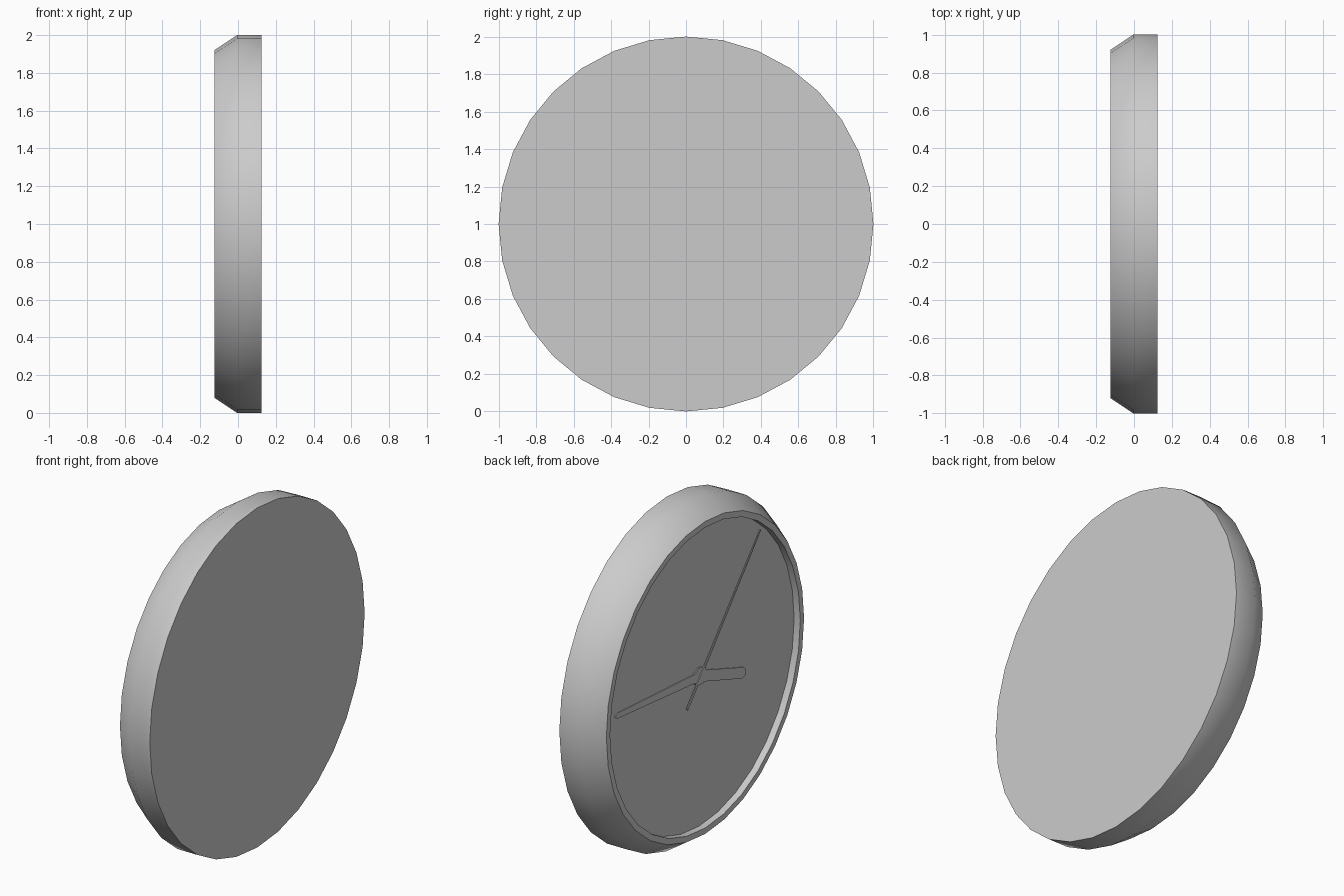
import bpy, bmesh, math

if "Cube" in bpy.data.objects:
    bpy.data.objects.remove(bpy.data.objects["Cube"])

SEG = 32
CENTRE_Z = 1.0


def finish(name, bm, smooth=False):
    bmesh.ops.recalc_face_normals(bm, faces=bm.faces[:])
    me = bpy.data.meshes.new(name)
    bm.to_mesh(me)
    bm.free()
    ob = bpy.data.objects.new(name, me)
    bpy.context.collection.objects.link(ob)
    ob.location.z = CENTRE_Z
    if smooth:
        bpy.ops.object.select_all(action='DESELECT')
        ob.select_set(True)
        bpy.context.view_layer.objects.active = ob
        bpy.ops.object.shade_smooth_by_angle(angle=math.radians(45))
    return ob


def lathe_x(name, profile):
    """Revolve (x, radius) points about the x axis and cap both ends."""
    bm = bmesh.new()
    rings = []
    for x, r in profile:
        rings.append([bm.verts.new((x, r * math.sin(2 * math.pi * i / SEG),
                                    r * math.cos(2 * math.pi * i / SEG)))
                      for i in range(SEG)])
    for a, b in zip(rings, rings[1:]):
        for i in range(SEG):
            j = (i + 1) % SEG
            bm.faces.new((a[i], a[j], b[j], b[i]))
    bm.faces.new(rings[0])
    bm.faces.new(rings[-1])
    return finish(name, bm, smooth=True)


def hand(name, half_outline, degrees, x_front, x_back):
    """Flat hand: (distance along, half width) points mirrored, then extruded."""
    a = math.radians(degrees)
    pts = half_outline + [(d, -w) for d, w in reversed(half_outline)]
    bm = bmesh.new()
    # clockwise from twelve, seen from -x (right is -y)
    vs = [bm.verts.new((x_front, -d * math.sin(a) - w * math.cos(a),
                        d * math.cos(a) - w * math.sin(a))) for d, w in pts]
    face = bm.faces.new(vs)
    ext = bmesh.ops.extrude_face_region(bm, geom=[face], use_keep_orig=True)
    moved = [v for v in ext['geom'] if isinstance(v, bmesh.types.BMVert)]
    bmesh.ops.translate(bm, verts=moved, vec=(x_back - x_front, 0, 0))
    return finish(name, bm)


# case with bevelled front rim and recessed dial
lathe_x("clock_case", [(0.125, 1.0), (-0.005, 1.0), (-0.125, 0.92),
                       (-0.125, 0.885), (-0.085, 0.885)])

# hands, stacked just above the dial
hub = [(-0.055, 0.022), (-0.03, 0.048), (0.02, 0.05), (0.05, 0.032)]
hand("hour_hand", hub + [(0.425, 0.031), (0.45, 0.018)], 108.5, -0.090, -0.085)
hand("minute_hand", hub[:3] + [(0.05, 0.026), (0.765, 0.016), (0.79, 0.008)],
     -85.5, -0.094, -0.089)
hand("second_hand", [(-0.195, 0.009), (0.855, 0.004)], 40.5, -0.098, -0.093)
